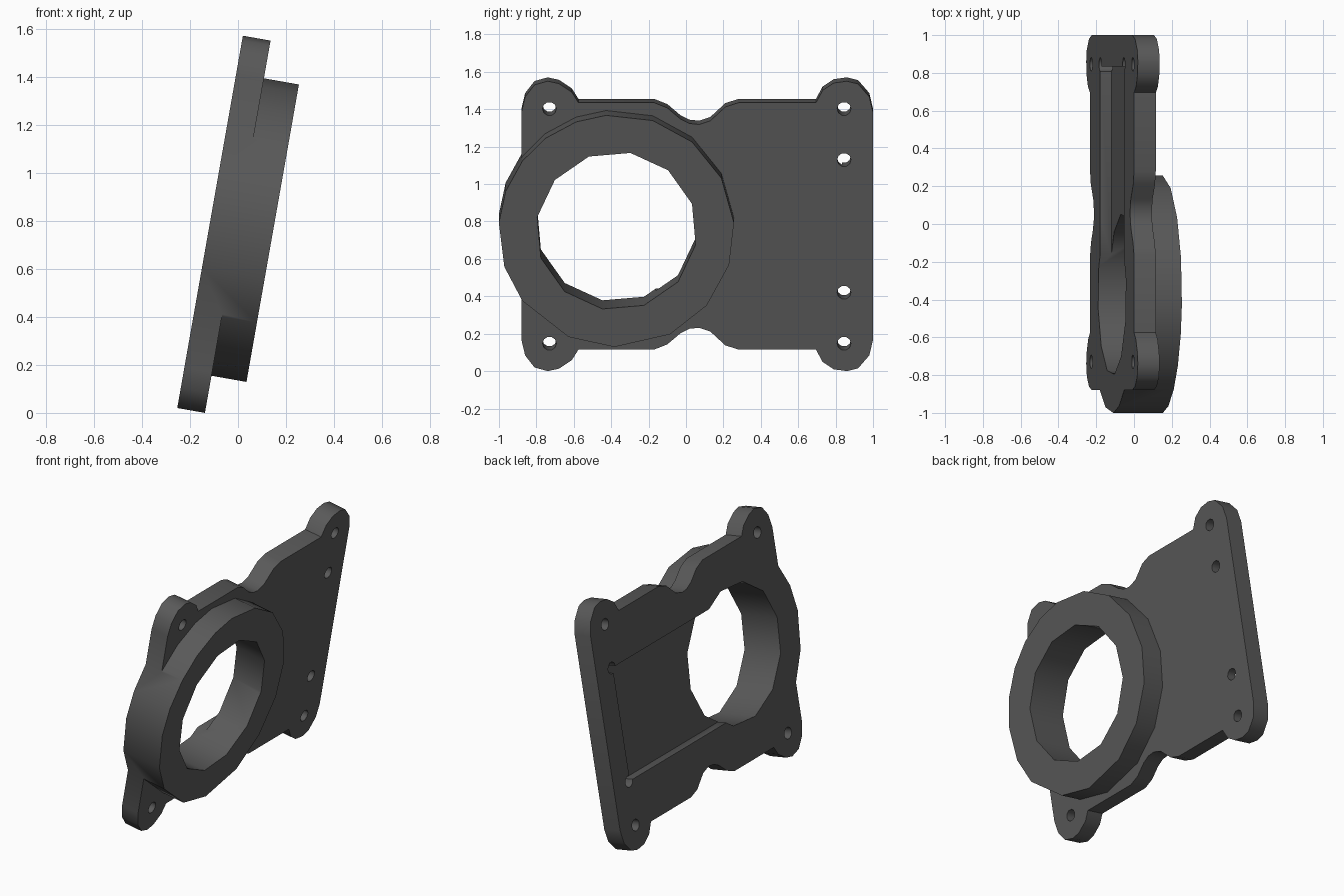
import bpy, bmesh
from math import sin, cos, radians

if "Cube" in bpy.data.objects:
    bpy.data.objects.remove(bpy.data.objects["Cube"])

H, T = 1.574, 0.117            # plate height and thickness
CY, CH = -0.372, H / 2         # ring centre
TILT = radians(10)


def prism(name, pts, x0, x1):
    """Extrude a (y, z) outline along x."""
    bm = bmesh.new()
    face = bm.faces.new([bm.verts.new((x0, y, z)) for y, z in pts])
    ext = bmesh.ops.extrude_face_region(bm, geom=[face])
    moved = [v for v in ext["geom"] if isinstance(v, bmesh.types.BMVert)]
    bmesh.ops.translate(bm, verts=moved, vec=(x1 - x0, 0, 0))
    bmesh.ops.recalc_face_normals(bm, faces=bm.faces)
    mesh = bpy.data.meshes.new(name)
    bm.to_mesh(mesh)
    bm.free()
    ob = bpy.data.objects.new(name, mesh)
    bpy.context.collection.objects.link(ob)
    return ob


def circle(y, z, r, angles):
    return [(y + r * cos(radians(a)), z + r * sin(radians(a))) for a in angles]


def combine(target, other, operation):
    mod = target.modifiers.new("bool", 'BOOLEAN')
    mod.operation, mod.solver, mod.object = operation, 'EXACT', other
    bpy.context.view_layer.objects.active = target
    bpy.ops.object.modifier_apply(modifier=mod.name)
    bpy.data.objects.remove(other)


# Plate: lower edge with rounded ears and a middle notch, mirrored to the top
lower = [(-0.88, 0.17), (-0.86, 0.085), (-0.81, 0.02), (-0.74, 0), (-0.68, 0.013),
         (-0.61, 0.06), (-0.575, 0.117), (-0.17, 0.117), (-0.10, 0.145), (-0.03, 0.205),
         (0.02, 0.23), (0.07, 0.235), (0.13, 0.215), (0.21, 0.14), (0.28, 0.117),
         (0.695, 0.117), (0.73, 0.05), (0.79, 0.01), (0.86, 0), (0.92, 0.015),
         (0.98, 0.085), (1.0, 0.17)]
plate = prism("mounting_plate", lower + [(y, H - z) for y, z in reversed(lower)], 0, T)

# Raised ring, full depth
ring_angles = [4, 27, 50, 72, 95, 110, 127, 143, 160, 176, 198, 217, 246, 269, 297, 320, 343]
combine(plate, prism("ring", circle(CY, CH, 0.63, ring_angles), 0, 0.265), 'UNION')

# Shallow pocket in the back face, leading into the bore
combine(plate, prism("pocket", [(CY, 0.427), (0.835, 0.427), (0.835, 1.147), (CY, 1.147)],
                     -0.1, 0.06), 'DIFFERENCE')

# Bore through the ring
combine(plate, prism("bore", circle(CY, CH, 0.43, range(20, 380, 30)), -0.2, 0.4), 'DIFFERENCE')

# Screw holes
for y, z in [(-0.73, 0.15), (0.845, 0.15), (0.845, 0.427)]:
    for h in (z, H - z):
        combine(plate, prism("hole", circle(y, h, 0.037, range(0, 360, 36)), -0.2, 0.3),
                'DIFFERENCE')

# Dark finish, smooth rounded walls with sharp rims
dark = bpy.data.materials.new("dark_grey")
dark.diffuse_color = (0.1, 0.1, 0.1, 1)
dark.use_nodes = True
dark.node_tree.nodes["Principled BSDF"].inputs["Base Color"].default_value = dark.diffuse_color
plate.data.materials.clear()
plate.data.materials.append(dark)
for poly in plate.data.polygons:
    poly.material_index = 0
bpy.ops.object.select_all(action='DESELECT')
plate.select_set(True)
bpy.context.view_layer.objects.active = plate
bpy.ops.object.shade_smooth_by_angle(angle=radians(45))

# Lean the plate back
plate.rotation_euler = (0, TILT, 0)
plate.location = (-0.253, 0, T * sin(TILT))
